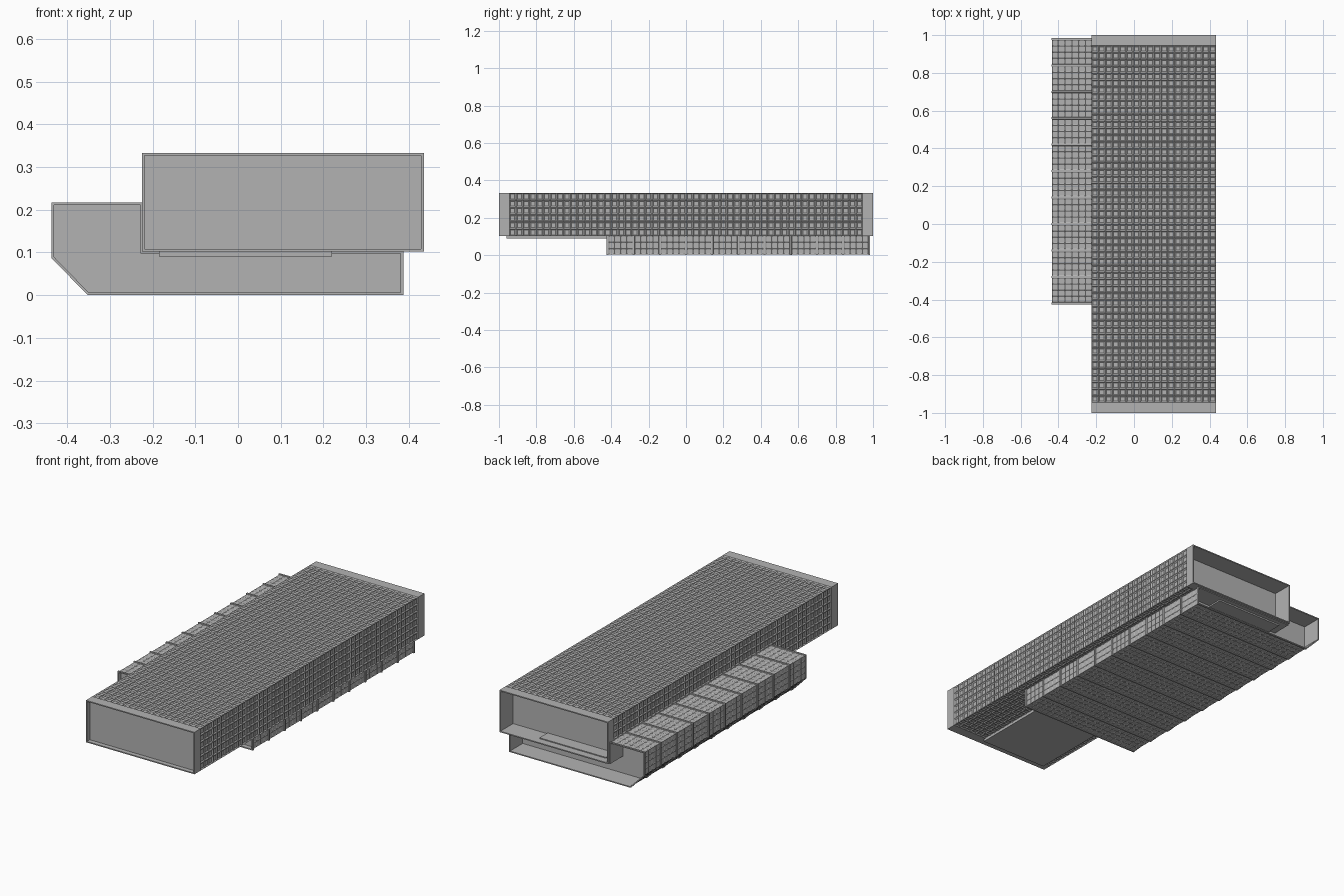
import bpy, bmesh
from mathutils import Vector

cube = bpy.data.objects.get("Cube")
if cube:
    bpy.data.objects.remove(cube)

grey = bpy.data.materials.new("concrete_grey")
grey.use_nodes = True
colour = (0.45, 0.45, 0.45, 1)
grey.diffuse_color = colour
grey.node_tree.nodes["Principled BSDF"].inputs["Base Color"].default_value = colour

WALL = 0.006


def finish(name, bm):
    mesh = bpy.data.meshes.new(name)
    bm.to_mesh(mesh)
    bm.free()
    mesh.materials.append(grey)
    obj = bpy.data.objects.new(name, mesh)
    bpy.context.collection.objects.link(obj)
    return obj


def span(a, b, n):
    return [a + (b - a) * i / n for i in range(n)]


def clad_volume(name, outline, plain, bands, cell, front_depth, back_depth, step, rim, sink):
    """Sweep an x-z outline along y, coffer its cladding and recess both ends.
    bands: (y start, y end, number of cells); no cells means a plain rib."""
    ring, ring_clad = [], []
    for i, (x, z) in enumerate(outline):
        a = Vector((x, 0, z))
        b_x, b_z = outline[(i + 1) % len(outline)]
        b = Vector((b_x, 0, b_z))
        n = 1 if i in plain else max(1, round((b - a).length / cell))
        for t in span(0, 1, n):
            ring.append(a.lerp(b, t))
            ring_clad.append(i not in plain)
    stations, clad_rows = [], []
    for y0, y1, n in bands:
        stations += span(y0, y1, max(1, n))
        clad_rows += [n > 0] * max(1, n)
    stations.append(bands[-1][1])

    bm = bmesh.new()
    rows = [[bm.verts.new((p.x, y, p.z)) for p in ring] for y in stations]
    panels = []
    for r, clad in enumerate(clad_rows):
        for k in range(len(ring)):
            j = (k + 1) % len(ring)
            f = bm.faces.new((rows[r][k], rows[r][j], rows[r + 1][j], rows[r + 1][k]))
            if clad and ring_clad[k]:
                panels.append(f)
    front = bm.faces.new(rows[0])
    back = bm.faces.new(rows[-1])
    bmesh.ops.recalc_face_normals(bm, faces=bm.faces[:])

    # thin-walled open ends
    for cap, push in ((front, front_depth), (back, -back_depth)):
        bmesh.ops.inset_region(bm, faces=[cap], thickness=WALL, use_even_offset=True)
        out = bmesh.ops.extrude_face_region(bm, geom=[cap])
        moved = [g for g in out["geom"] if isinstance(g, bmesh.types.BMVert)]
        bmesh.ops.translate(bm, verts=moved, vec=(0, push, 0))
        if cap.is_valid:
            bm.faces.remove(cap)

    # panels set back between ribs, then small coffers
    if step:
        bmesh.ops.inset_region(bm, faces=panels, thickness=0.001, depth=-step,
                               use_even_offset=True)
    bmesh.ops.inset_individual(bm, faces=panels, thickness=rim, depth=-sink,
                               use_even_offset=True)
    return finish(name, bm)


# Long upper volume with coffered cladding and plain end borders
upper = [(-0.225, 0.102), (0.435, 0.102), (0.435, 0.333), (-0.225, 0.333)]
clad_volume("upper_volume", upper, (),
            [(-1, -0.945, 0), (-0.945, 0.945, 52), (0.945, 1, 0)],
            0.037, 0.025, 0.11, 0, 0.007, 0.005)

# Lower volume with chamfered side and regular ribs
lower = [(-0.437, 0.087), (-0.352, 0), (0.387, 0), (0.387, 0.104),
         (-0.222, 0.104), (-0.222, 0.217), (-0.437, 0.217)]
BAYS, START, END, RIB = 10, -0.425, 0.985, 0.01
pitch = (END - START - RIB) / BAYS
bands = []
for i in range(BAYS):
    y = START + i * pitch
    bands += [(y, y + RIB, 0), (y + RIB, y + pitch, 4)]
bands.append((END - RIB, END, 0))
clad_volume("lower_volume", lower, (3, 4), bands,
            0.034, 0.025, 0.11, 0.004, 0.004, 0.002)

# Thin plate running under the upper volume
bm = bmesh.new()
bmesh.ops.create_cube(bm, size=1)
bmesh.ops.scale(bm, vec=(0.405, 1.92, 0.023), verts=bm.verts)
bmesh.ops.translate(bm, vec=(0.0175, 0, 0.1015), verts=bm.verts)
finish("soffit_plate", bm)
